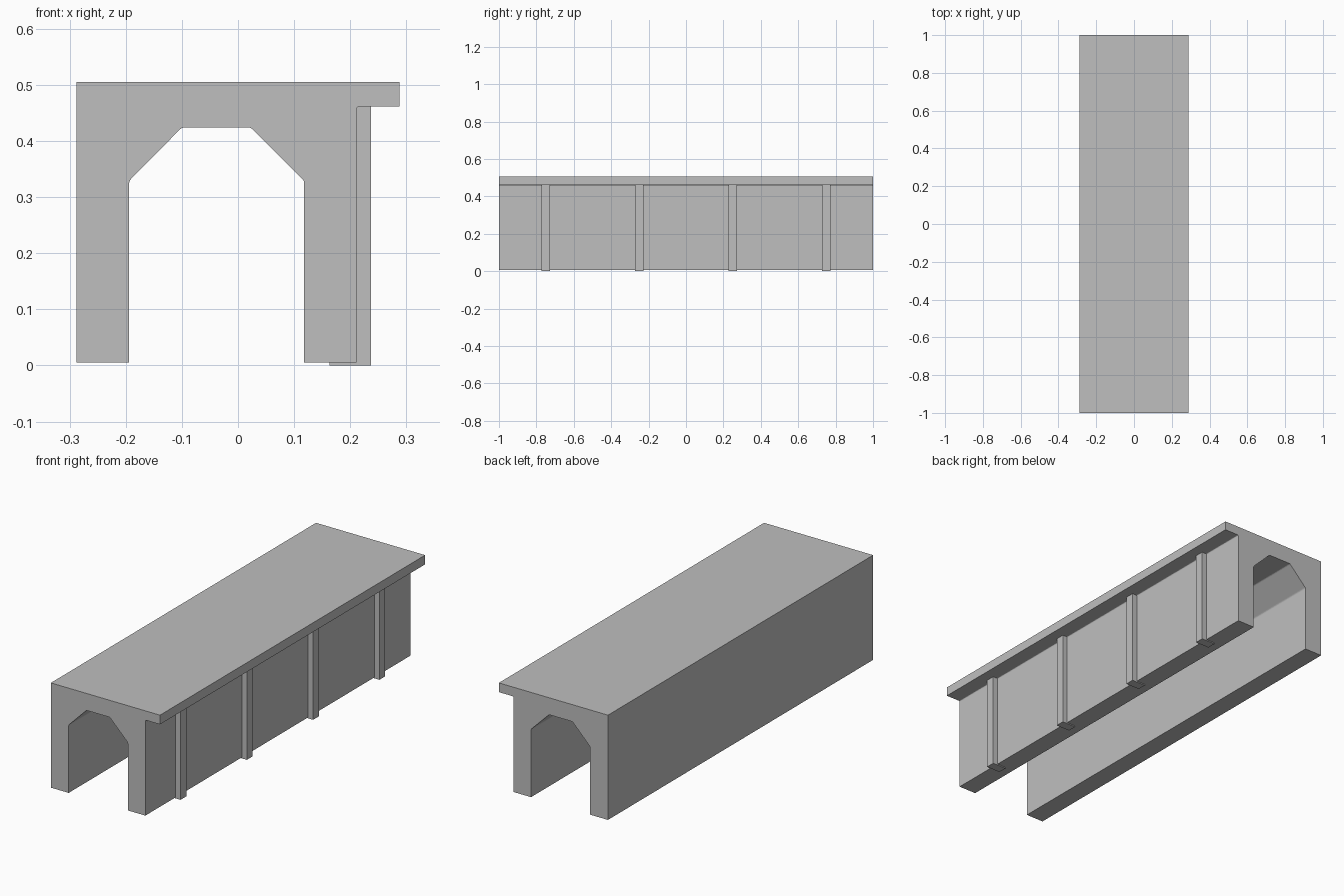
import bpy
import bmesh
from mathutils import Vector

cube = bpy.data.objects.get("Cube")
if cube:
    bpy.data.objects.remove(cube, do_unlink=True)

concrete = bpy.data.materials.new("concrete grey")
concrete.use_nodes = True
grey = (0.52, 0.52, 0.52, 1)
concrete.diffuse_color = grey
concrete.node_tree.nodes["Principled BSDF"].inputs["Base Color"].default_value = grey


def rounded(points, cut, steps=3):
    """Ease the marked corners of a closed (x, z, is_rounded) profile."""
    result = []
    for i, (x, z, is_rounded) in enumerate(points):
        p = Vector((x, z))
        if not is_rounded:
            result.append(p)
            continue
        a = p + (Vector(points[i - 1][:2]) - p).normalized() * cut
        b = p + (Vector(points[(i + 1) % len(points)][:2]) - p).normalized() * cut
        for s in range(steps + 1):
            t = s / steps
            result.append(a * (1 - t) ** 2 + p * 2 * t * (1 - t) + b * t ** 2)
    return result


def extrude_profile(name, profile, y_start, y_end):
    """Sweep a closed x-z profile along y."""
    bm = bmesh.new()
    face = bm.faces.new([bm.verts.new((p[0], y_start, p[1])) for p in profile])
    swept = bmesh.ops.extrude_face_region(bm, geom=[face])["geom"]
    verts = [v for v in swept if isinstance(v, bmesh.types.BMVert)]
    bmesh.ops.translate(bm, verts=verts, vec=(0, y_end - y_start, 0))
    bmesh.ops.recalc_face_normals(bm, faces=bm.faces)
    mesh = bpy.data.meshes.new(name)
    bm.to_mesh(mesh)
    bm.free()
    mesh.materials.append(concrete)
    obj = bpy.data.objects.new(name, mesh)
    bpy.context.collection.objects.link(obj)
    return obj


# Tunnel shell: two walls, chamfered vault and overhanging roof slab
shell = [
    (-0.288, 0.005, False), (-0.194, 0.005, False),
    (-0.194, 0.329, True), (-0.1, 0.424, True),
    (0.023, 0.424, True), (0.118, 0.329, True),
    (0.118, 0.005, False), (0.211, 0.005, False),
    (0.211, 0.461, True), (0.288, 0.461, False),
    (0.288, 0.505, False), (-0.288, 0.505, False),
]
extrude_profile("tunnel_shell", rounded(shell, 0.005), -1, 1)

# Buttresses set into the left wall, reaching up to the overhang
buttress = [(0.163, 0), (0.237, 0), (0.237, 0.462), (0.163, 0.462)]
for i in range(4):
    y = -0.75 + 0.5 * i
    extrude_profile(f"buttress_{i + 1}", buttress, y - 0.022, y + 0.022)
